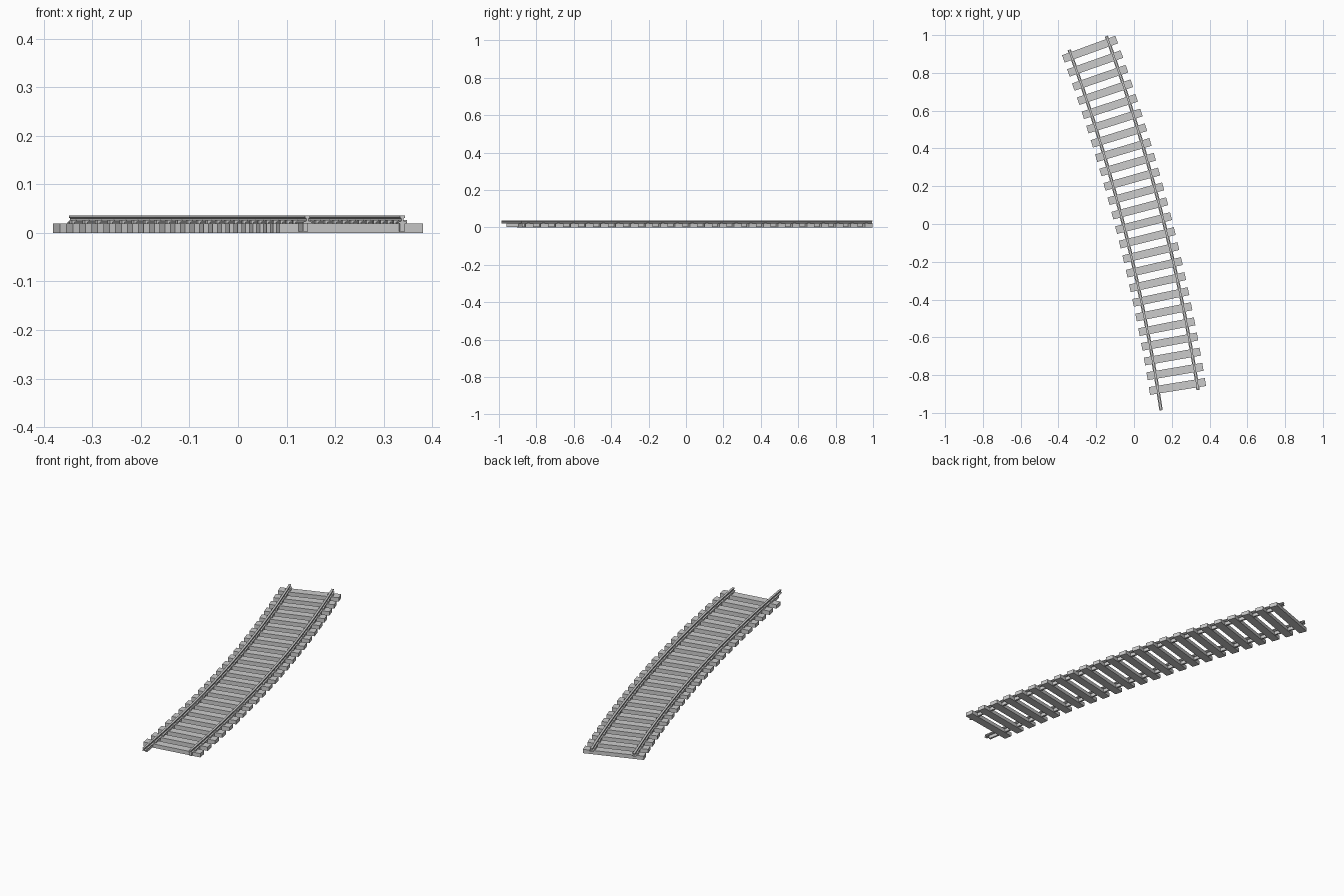
import bpy, bmesh
from math import radians, cos, sin

if "Cube" in bpy.data.objects:
    bpy.data.objects.remove(bpy.data.objects["Cube"])

R = 9.8                      # centre-line radius
MID, HALF = radians(14.53), radians(5.4)
CX = -0.0015 - R * cos(HALF) * cos(MID)
CY = 0.0325 - R * cos(HALF) * sin(MID)
A0, A1 = MID - HALF, MID + HALF
TIES, GAUGE = 24, 0.21
STEP = (A1 - A0) / (TIES - 1)


def pos(a, off, z):
    return (CX + (R + off) * cos(a), CY + (R + off) * sin(a), z)


def sweep(bm, profile, a0, a1, n):
    """Sweep a closed (offset, z) profile along the arc and cap both ends."""
    rings = [[bm.verts.new(pos(a0 + (a1 - a0) * i / n, o, z)) for o, z in profile]
             for i in range(n + 1)]
    k = len(profile)
    for r, s in zip(rings, rings[1:]):
        for j in range(k):
            bm.faces.new((r[j], r[(j + 1) % k], s[(j + 1) % k], s[j]))
    bm.faces.new(rings[0])
    bm.faces.new(rings[-1])


def block(bm, a, off, w, length, z0, z1):
    """Box centred on the arc: w across the track, length along it."""
    pr = [(off - w / 2, z0), (off + w / 2, z0), (off + w / 2, z1), (off - w / 2, z1)]
    d = length / 2 / R
    sweep(bm, pr, a - d, a + d, 1)


def finish(bm, name):
    bmesh.ops.recalc_face_normals(bm, faces=bm.faces)
    me = bpy.data.meshes.new(name)
    bm.to_mesh(me)
    bm.free()
    bpy.context.collection.objects.link(bpy.data.objects.new(name, me))


# Sleepers
bm = bmesh.new()
for i in range(TIES):
    block(bm, A0 + i * STEP, 0, 0.30, 0.042, 0, 0.02)
finish(bm, "sleepers")

# Rails with an I-shaped section; the left one runs on past the last sleeper
half = [(0.009, 0.020), (0.009, 0.0225), (0.0025, 0.0245), (0.0025, 0.030),
        (0.0055, 0.0315), (0.0055, 0.036)]
section = half + [(-x, z) for x, z in reversed(half)]
for name, side, lead in (("left_rail", -1, 0.112), ("right_rail", 1, 0.035)):
    off = side * GAUGE / 2
    bm = bmesh.new()
    sweep(bm, [(x + off, z) for x, z in section], A0 - lead / R, A1 + 0.035 / R, 46)
    finish(bm, name)

    # Webs joining the sleepers under the rail
    bm = bmesh.new()
    for i in range(TIES - 1):
        block(bm, A0 + (i + 0.5) * STEP, off, 0.010, 0.039, 0.003, 0.0205)
    end = 0.085 if side < 0 else 0.033
    block(bm, A0 - (0.02 + end) / 2 / R, off, 0.010, end - 0.02, 0.003, 0.0205)
    finish(bm, name + "_webs")

    # Rail clips on both sides of the foot
    bm = bmesh.new()
    for i in range(TIES):
        for s in (-1, 1):
            block(bm, A0 + i * STEP, off + s * 0.009, 0.010, 0.016, 0.019, 0.0265)
    finish(bm, name + "_clips")
